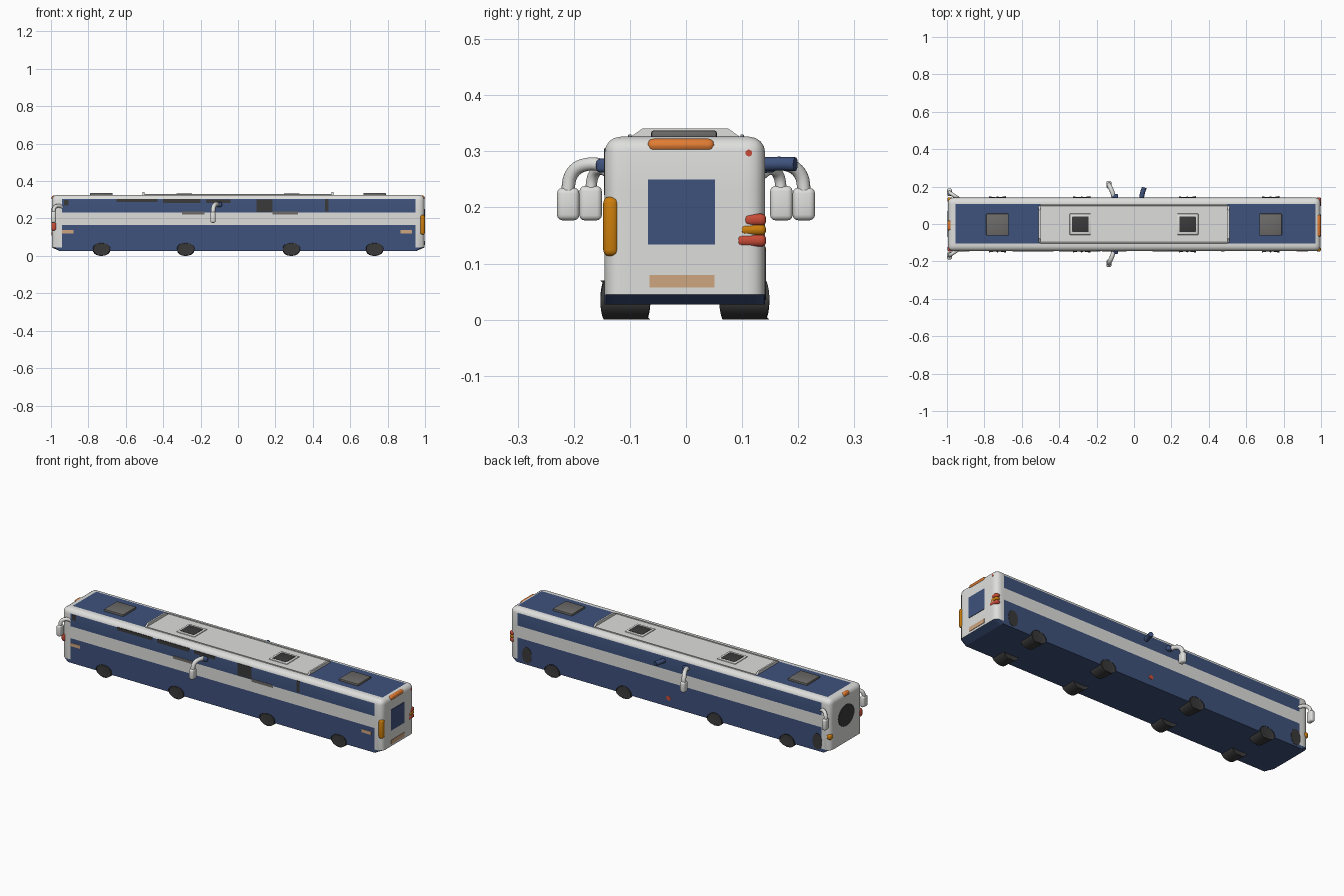
import bpy, bmesh, math
from mathutils import Vector

if "Cube" in bpy.data.objects:
    bpy.data.objects.remove(bpy.data.objects["Cube"])


def material(name, hexcode):
    lin = []
    for i in (0, 2, 4):
        c = int(hexcode[i:i + 2], 16) / 255
        lin.append(c / 12.92 if c <= 0.04045 else ((c + 0.055) / 1.055) ** 2.4)
    m = bpy.data.materials.new(name)
    m.diffuse_color = (*lin, 1)
    m.use_nodes = True
    m.node_tree.nodes["Principled BSDF"].inputs["Base Color"].default_value = m.diffuse_color
    return m


WHITE = material("white", "DEDEDC")
BLUE = material("blue", "3E527C")
DARK = material("dark_grey", "3A3A3B")
GREY = material("mid_grey", "6C6B69")
ORANGE = material("orange", "E07C34")
AMBER = material("amber", "CC7E0C")
TAN = material("tan", "CFA680")
RED = material("red", "C84C38")


def finish(name, bm, mats, angle=35):
    bmesh.ops.recalc_face_normals(bm, faces=bm.faces)
    me = bpy.data.meshes.new(name)
    bm.to_mesh(me)
    bm.free()
    ob = bpy.data.objects.new(name, me)
    bpy.context.collection.objects.link(ob)
    for m in mats:
        me.materials.append(m)
    bpy.ops.object.select_all(action='DESELECT')
    ob.select_set(True)
    bpy.context.view_layer.objects.active = ob
    bpy.ops.object.shade_smooth_by_angle(angle=math.radians(angle))
    return ob


def new_box(lo, hi):
    bm = bmesh.new()
    bmesh.ops.create_cube(bm, size=1)
    lo, hi = Vector(lo), Vector(hi)
    for v in bm.verts:
        v.co = (lo + hi) / 2 + v.co * (hi - lo)
    return bm


def box(name, lo, hi, mat, bevel=0.0, seg=3):
    bm = new_box(lo, hi)
    if bevel:
        bmesh.ops.bevel(bm, geom=bm.edges[:], offset=bevel, segments=seg,
                        profile=0.5, affect='EDGES')
    return finish(name, bm, [mat])


def disc(name, centre, ra, rb, depth, axis, mat, bevel=0.0):
    """Elliptical disc facing along x or y, rb is the vertical radius."""
    bm = bmesh.new()
    bmesh.ops.create_cone(bm, cap_ends=True, segments=28, radius1=1, radius2=1, depth=1)
    for v in bm.verts:
        a, b, d = v.co.x * ra, v.co.y * rb, v.co.z * depth
        v.co = Vector(centre) + (Vector((d, a, b)) if axis == 'x' else Vector((a, d, b)))
    if bevel:
        rims = [e for e in bm.edges if any(len(f.verts) > 4 for f in e.link_faces)]
        bmesh.ops.bevel(bm, geom=rims, offset=bevel, segments=2, profile=0.5, affect='EDGES')
    return finish(name, bm, [mat])


def tube(name, pts, radius, mat):
    cu = bpy.data.curves.new(name, 'CURVE')
    cu.dimensions = '3D'
    cu.bevel_depth, cu.bevel_resolution, cu.resolution_u = radius, 3, 6
    cu.use_fill_caps = True
    sp = cu.splines.new('BEZIER')
    sp.bezier_points.add(len(pts) - 1)
    for p, co in zip(sp.bezier_points, pts):
        p.co = co
        p.handle_left_type = p.handle_right_type = 'AUTO'
    cu.materials.append(mat)
    ob = bpy.data.objects.new(name, cu)
    bpy.context.collection.objects.link(ob)
    bpy.ops.object.select_all(action='DESELECT')
    ob.select_set(True)
    bpy.context.view_layer.objects.active = ob
    bpy.ops.object.convert(target='MESH')
    bpy.ops.object.shade_smooth_by_angle(angle=math.radians(50))


# Body shell: rounded box, cut along the paint lines
bm = new_box((-0.995, -0.145, 0.027), (0.997, 0.141, 0.326))
edges = [e for e in bm.edges if not all(v.co.z < 0.1 for v in e.verts)]
bmesh.ops.bevel(bm, geom=edges, offset=0.028, segments=4, profile=0.5, affect='EDGES')
cuts = [((0, 0, z), (0, 0, 1)) for z in (0.045, 0.165, 0.232, 0.303)]
cuts += [((x, 0, 0), (1, 0, 0)) for x in (-0.955, -0.94, -0.5, 0.5, 0.95, 0.97)]
cuts += [((0, y, 0), (0, 1, 0)) for y in (-0.103, 0.106)]
for co, no in cuts:
    bmesh.ops.bisect_plane(bm, geom=bm.verts[:] + bm.edges[:] + bm.faces[:],
                           plane_co=co, plane_no=no)
for f in bm.faces:
    c = f.calc_center_median()
    blue = c.z < 0.045
    if c.z > 0.32:
        blue = 0.5 < abs(c.x) and -0.955 < c.x < 0.97 and -0.103 < c.y < 0.106
    elif -0.94 < c.x < 0.95 and (c.z < 0.165 or 0.232 < c.z < 0.303):
        blue = True
    f.material_index = int(blue)
# Tuck the lower ends inward
for v in bm.verts:
    if v.co.z < 0.03 and abs(v.co.x) > 0.96:
        v.co.x = math.copysign(0.955, v.co.x)
finish("bus_body", bm, [WHITE, BLUE])

# Wheels, flush with the sides
for i, x in enumerate((-0.73, -0.28, 0.285, 0.73)):
    for side, y in (("front", -0.108), ("back", 0.104)):
        disc(f"wheel_{side}_{i}", (x, y, 0.035), 0.046, 0.035, 0.077, 'y', DARK, 0.006)

# Roof: side rails, cross fins and hatches
for s in (-1, 1):
    box(f"roof_rail_{s}", (-0.5, s * 0.1 - 0.003, 0.322), (0.5, s * 0.1 + 0.003, 0.330), WHITE, 0.001, 1)
    bm = new_box((s * 0.505 - 0.005, -0.107, 0.32), (s * 0.505 + 0.005, 0.104, 0.341))
    for v in bm.verts:
        if v.co.z > 0.33:
            v.co.y *= 0.72
    finish(f"roof_fin_{s}", bm, [WHITE])
    box(f"end_hatch_{s}", (s * 0.73 - 0.06, -0.062, 0.32), (s * 0.73 + 0.06, 0.055, 0.337), GREY, 0.004, 2)
    box(f"hatch_base_{s}", (s * 0.287 - 0.057, -0.058, 0.32), (s * 0.287 + 0.057, 0.055, 0.330), WHITE, 0.003, 2)
    box(f"middle_hatch_{s}", (s * 0.287 - 0.045, -0.045, 0.32), (s * 0.287 + 0.045, 0.042, 0.333), DARK, 0.006, 2)

# Mirrors: a pair at the driving end and a pair at the middle
for s in (-1, 1):
    tube(f"middle_mirror_arm_{s}", [(-0.105, s * 0.135, 0.272), (-0.118, s * 0.175, 0.277),
         (-0.13, s * 0.202, 0.262), (-0.134, s * 0.212, 0.22)], 0.012, WHITE)
    box(f"middle_mirror_{s}", (-0.148, min(s * 0.19, s * 0.23), 0.177),
        (-0.12, max(s * 0.19, s * 0.23), 0.235), WHITE, 0.010)
    box(f"mirror_mount_{s}", (-0.118, min(s * 0.13, s * 0.16), 0.262),
        (-0.085, max(s * 0.13, s * 0.16), 0.287), BLUE, 0.008)
    tube(f"end_mirror_arm_{s}", [(-0.935, s * 0.133, 0.258), (-0.962, s * 0.152, 0.268),
         (-0.982, s * 0.165, 0.257), (-0.986, s * 0.17, 0.22)], 0.010, WHITE)
    box(f"end_mirror_{s}", (-0.999, min(s * 0.15, s * 0.19), 0.177),
        (-0.973, max(s * 0.15, s * 0.19), 0.238), WHITE, 0.009)
tube("side_stub", [(0.04, 0.135, 0.277), (0.045, 0.165, 0.278), (0.055, 0.195, 0.277)], 0.013, BLUE)

# Rear end: window, lamps and number plate area
box("rear_window", (0.99, -0.068, 0.134), (0.9995, 0.052, 0.25), BLUE)
box("rear_top_lamp", (0.968, -0.069, 0.299), (0.999, 0.051, 0.3225), ORANGE, 0.011)
box("rear_plate", (0.99, -0.065, 0.057), (0.9995, 0.051, 0.08), TAN)
box("rear_corner_lamp", (0.972, -0.1475, 0.113), (0.9995, -0.12, 0.219), AMBER, 0.011)
box("tail_lamp_low", (0.972, 0.09, 0.13), (0.9995, 0.143, 0.152), RED, 0.009)
box("tail_lamp_band", (0.972, 0.096, 0.150), (0.9993, 0.1428, 0.170), AMBER, 0.009)
box("tail_lamp_high", (0.972, 0.103, 0.167), (0.9995, 0.143, 0.189), RED, 0.009)
disc("rear_marker", (0.993, 0.112, 0.297), 0.006, 0.006, 0.009, 'x', RED)

# Driving end: windscreen and lamps
disc("windscreen", (-0.994, 0.0, 0.195), 0.07, 0.06, 0.008, 'x', DARK)
box("end_top_lamp", (-0.997, -0.035, 0.299), (-0.968, 0.02, 0.3225), ORANGE, 0.011)
box("end_amber_lamp", (-0.998, 0.115, 0.105), (-0.97, 0.143, 0.135), AMBER, 0.010)
box("end_red_lamp", (-0.998, -0.147, 0.135), (-0.97, -0.12, 0.18), RED, 0.010)

# Front side: dark window panes, sill strips and marker lamps
panes = [(-0.93, -0.905, 0.27, 0.30), (-0.65, -0.43, 0.288, 0.305), (-0.40, -0.2, 0.284, 0.305),
         (-0.17, -0.04, 0.284, 0.302), (0.10, 0.185, 0.235, 0.302), (0.465, 0.485, 0.238, 0.303)]
for i, (x0, x1, z0, z1) in enumerate(panes):
    box(f"window_pane_{i}", (x0, -0.1465, z0), (x1, -0.136, z1), DARK)
for i, (x0, x1) in enumerate(((-0.30, -0.18), (0.185, 0.32))):
    box(f"window_sill_{i}", (x0, -0.1465, 0.222), (x1, -0.140, 0.238), GREY)
for i, x in enumerate((-0.91, 0.9)):
    box(f"side_lamp_{i}", (x - 0.03, -0.1465, 0.121), (x + 0.03, -0.140, 0.139), TAN)

# Back side: dark end panels and a red marker
for i, x in enumerate((-0.915, 0.89)):
    disc(f"side_panel_{i}", (x, 0.139, 0.08), 0.03, 0.045, 0.007, 'y', DARK)
disc("side_marker", (0.01, 0.139, 0.075), 0.014, 0.012, 0.007, 'y', RED)
